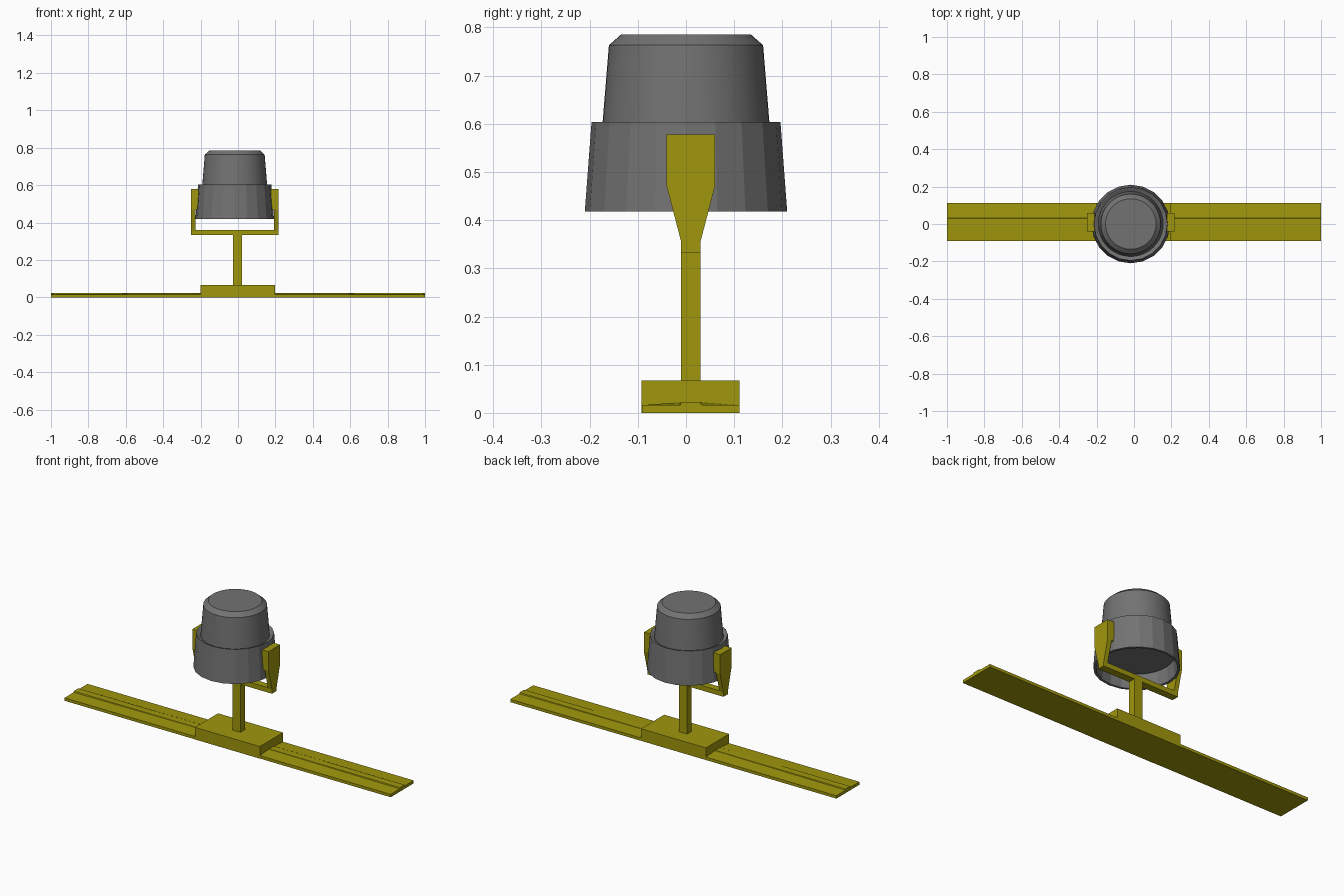
import bpy, bmesh, math

if "Cube" in bpy.data.objects:
    bpy.data.objects.remove(bpy.data.objects["Cube"])


def material(name, color):
    m = bpy.data.materials.new(name)
    m.diffuse_color = color
    m.use_nodes = True
    m.node_tree.nodes["Principled BSDF"].inputs["Base Color"].default_value = m.diffuse_color
    return m


olive = material("olive", (0.35, 0.31, 0.004, 1))
dark_grey = material("dark_grey", (0.17, 0.17, 0.17, 1))


def make(name, rings, mat, closed=False):
    """Loft equal-length rings; cap the ends, or join last to first."""
    bm = bmesh.new()
    vs = [[bm.verts.new(p) for p in r] for r in rings]
    n = len(vs[0])
    pairs = list(zip(vs, vs[1:])) + ([(vs[-1], vs[0])] if closed else [])
    for a, b in pairs:
        for i in range(n):
            j = (i + 1) % n
            bm.faces.new((a[i], a[j], b[j], b[i]))
    if not closed:
        bm.faces.new(vs[0][::-1])
        bm.faces.new(vs[-1])
    bmesh.ops.recalc_face_normals(bm, faces=bm.faces)
    me = bpy.data.meshes.new(name)
    bm.to_mesh(me)
    bm.free()
    ob = bpy.data.objects.new(name, me)
    bpy.context.collection.objects.link(ob)
    me.materials.append(mat)
    return ob


def box(name, x0, x1, y0, y1, z0, z1):
    return make(name, [[(x0, y0, z), (x1, y0, z), (x1, y1, z), (x0, y1, z)]
                       for z in (z0, z1)], olive)


def prism_x(name, profile, x0, x1):
    return make(name, [[(x, y, z) for y, z in profile] for x in (x0, x1)], olive)


def revolve(name, profile, n, cx, closed=False):
    rings = [[(cx + r * math.cos(2 * math.pi * i / n), r * math.sin(2 * math.pi * i / n), z)
              for i in range(n)] for r, z in profile]
    return make(name, rings, dark_grey, closed)


# Base wings: stepped rib at the tips blending to a sloped top at the hub
def wing_section(x, shoulder):
    pts = [(-0.101, 0), (0.101, 0), (0.101, 0.016), (0.022, shoulder), (0.02, 0.0225),
           (-0.02, 0.0225), (-0.022, shoulder), (-0.101, 0.016)]
    return [(x, y + 0.01, z) for y, z in pts]


for side, label in ((-1, "left"), (1, "right")):
    make("base_wing_" + label,
         [wing_section(side * 0.19, 0.022), wing_section(side * 1.0, 0.0165)], olive)

# Hub, post and yoke crossbar
box("base_hub", -0.2, 0.198, -0.092, 0.111, 0, 0.067)
box("post", -0.028, 0.022, -0.01, 0.03, 0.06, 0.34)
CX = -0.0175
box("yoke_bar", CX - 0.2335, CX + 0.2335, -0.01, 0.03, 0.333, 0.36)

# Yoke arms with flared tops and inward pads
arm = [(-0.01, 0.355), (0.03, 0.355), (0.06, 0.47), (0.06, 0.578), (-0.04, 0.578), (-0.04, 0.47)]
for side, label in ((-1, "left"), (1, "right")):
    prism_x("yoke_arm_" + label, arm, CX + side * 0.2335, CX + side * 0.209)
    box("yoke_pad_" + label, *sorted((CX + side * 0.21, CX + side * 0.194)),
        -0.04, 0.06, 0.47, 0.578)

# Faceted skirt, open underneath, its rim dipping in towards the drum
revolve("skirt", [(0.21, 0.418), (0.196, 0.604), (0.192, 0.604), (0.171, 0.592),
                  (0.182, 0.58), (0.197, 0.418)], 20, CX, closed=True)

# Smooth drum with chamfered top
drum = revolve("drum", [(0.18, 0.49), (0.173, 0.604), (0.16, 0.763), (0.135, 0.785)], 48, CX)
bpy.context.view_layer.objects.active = drum
drum.select_set(True)
bpy.ops.object.shade_smooth_by_angle(angle=math.radians(25))
